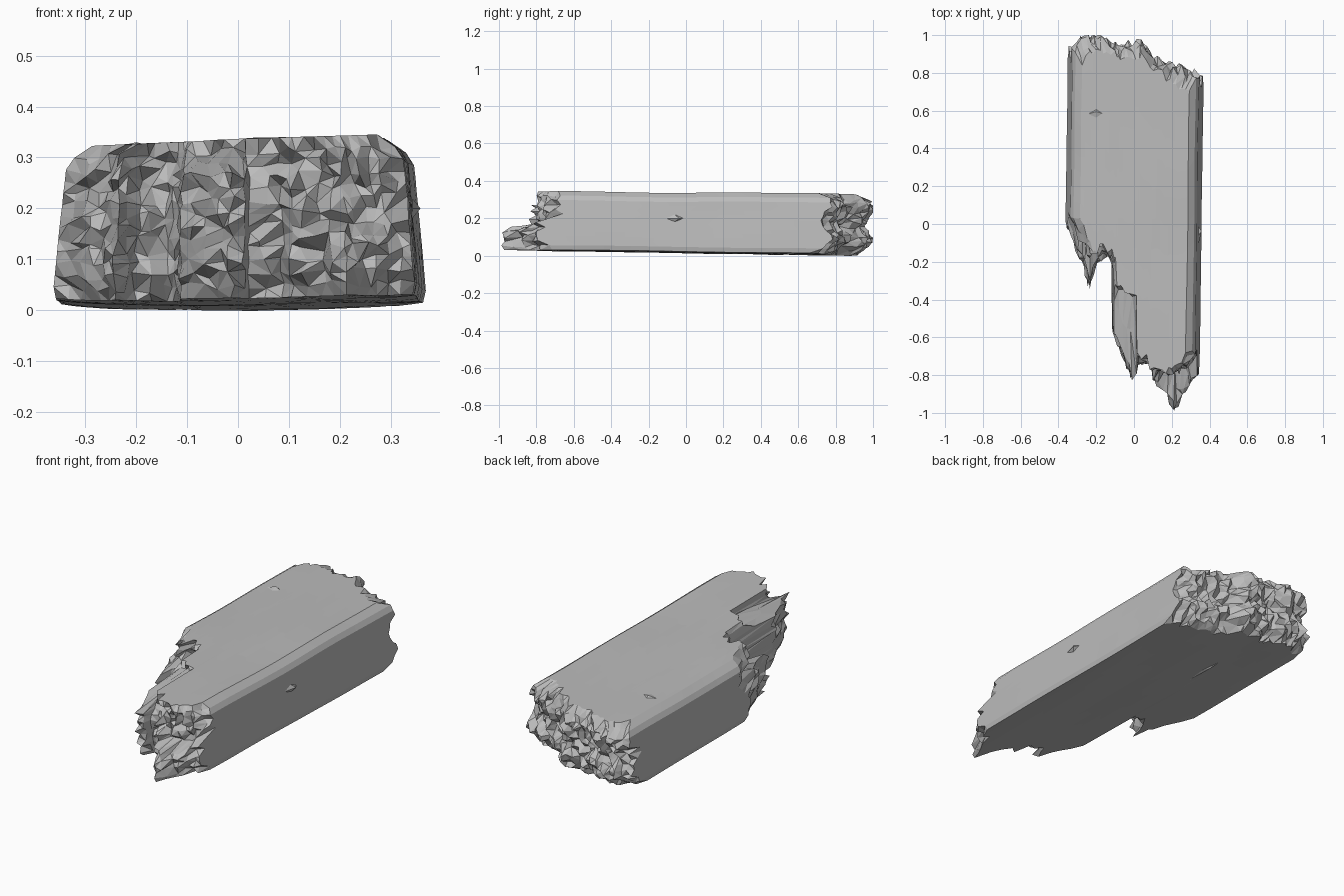
import bpy
import bmesh
import random
from mathutils import Vector, noise

cube = bpy.data.objects.get("Cube")
if cube:
    bpy.data.objects.remove(cube)
rng = random.Random(4)

wood = bpy.data.materials.new("plain grey")
wood.use_nodes = True
GREY = (0.5, 0.5, 0.5, 1)
wood.diffuse_color = GREY
wood.node_tree.nodes["Principled BSDF"].inputs["Base Color"].default_value = GREY

# Broken front edge: x, y of the upper layer, y of the lower layer, height share of the lower layer
FRONT = [
    (-.36, .05, 0, .5), (-.31, -.06, -.12, .6), (-.27, -.12, -.2, .6),
    (-.24, -.16, -.32, .6), (-.2, -.1, -.2, .6), (-.14, -.15, -.17, .6),
    (-.115, -.2, -.2, .7), (-.105, -.31, -.56, .8), (-.05, -.34, -.68, .8),
    (0, -.36, -.8, .8), (.025, -.37, -.77, .8), (.035, -.7, -.73, .8),
    (.1, -.71, -.72, .8), (.12, -.75, -.82, .7), (.18, -.77, -.86, .4),
    (.23, -.78, -1, .35), (.27, -.77, -.9, .35), (.31, -.74, -.84, .4),
    (.36, -.68, -.78, .5),
]
# Broken back edge: x, y
BACK = [(-.36, .92), (-.3, .98), (-.2, 1), (-.12, .95), (.03, .97),
        (.1, .88), (.2, .85), (.36, .78)]
# Share of the height, pull-back of the back break
BACK_DEPTH = [(0, .09), (.25, 0), (.5, .06), (.75, 0), (.9, .02), (1, .07)]
# Half width against height share, for the tapered sides and bevelled top corners
WIDTH = [(0, .355), (.06, .36), (.85, .335), (.93, .318), (1, .285)]


def interpolate(table, x, column=1):
    for a, b in zip(table, table[1:]):
        if x <= b[0]:
            t = max(0, (x - a[0]) / (b[0] - a[0]))
            return a[column] + t * (b[column] - a[column])
    return table[-1][column]


def section_point(x, v, y):
    """Point of the tapered, slightly leaning beam at x, height share v and depth y."""
    u = x / .36
    bottom = .015 - .015 * y + .008 * abs(u) ** 6
    top = .331 - .006 * y + .008 * u
    p = Vector((u * interpolate(WIDTH, v) + .014 * y - .002, y, bottom + v * (top - bottom)))
    wave = noise.noise_vector(Vector((p.x * 4, y * 2.5, p.z * 4))) * .005
    return p + Vector((wave.x, 0, wave.z))


# Columns across the beam, with one between each wide pair of break points
columns = []
for a, b in zip(FRONT, FRONT[1:]):
    columns.append(a[0])
    if b[0] - a[0] > .025:
        columns.append((a[0] + b[0]) / 2)
columns.append(FRONT[-1][0])
ROWS = 13
rows = [j / ROWS for j in range(ROWS + 1)]
NX = len(columns) - 1


def front_y(x, v):
    upper, lower, split = (interpolate(FRONT, x, k) for k in (1, 2, 3))
    blend = min(1, max(0, (v - split) / .09))
    low_pull = .05 * max(0, 1 - v / .2)
    return lower + low_pull + blend * (upper - lower)


def back_y(x, v):
    return interpolate(BACK, x) - interpolate(BACK_DEPTH, v)


def on_rim(i, j):
    return i in (0, NX) or j in (0, ROWS)


def break_cap(bm, end_y, roughness):
    """Splintered end face as a jittered grid."""
    grid = {}
    for i, x in enumerate(columns):
        for j, v in enumerate(rows):
            y = end_y(x, v) + rng.uniform(-roughness, roughness)
            y = max(-1, min(1, y))
            p = section_point(x, v, y)
            if not on_rim(i, j):
                gap = min(x - columns[i - 1], columns[i + 1] - x)
                p.x += rng.uniform(-.4, .4) * gap
                p.z += rng.uniform(-.009, .009)
            grid[i, j] = bm.verts.new(p)
    faces = [bm.faces.new((grid[i, j], grid[i + 1, j], grid[i + 1, j + 1], grid[i, j + 1]))
             for i in range(NX) for j in range(ROWS)]
    bmesh.ops.triangulate(bm, faces=faces)
    return grid


def finish(bm, name):
    bmesh.ops.recalc_face_normals(bm, faces=bm.faces)
    mesh = bpy.data.meshes.new(name)
    bm.to_mesh(mesh)
    bm.free()
    mesh.materials.append(wood)
    obj = bpy.data.objects.new(name, mesh)
    bpy.context.collection.objects.link(obj)


# Beam: two broken ends joined by long faces
bm = bmesh.new()
front = break_cap(bm, front_y, .028)
back = break_cap(bm, back_y, .03)
rim = ([(i, 0) for i in range(NX)] + [(NX, j) for j in range(ROWS)]
       + [(i, ROWS) for i in range(NX, 0, -1)] + [(0, j) for j in range(ROWS, 0, -1)])
STEPS = 10
rings = [[front[k] for k in rim]]
for s in range(1, STEPS):
    ring = []
    for i, j in rim:
        y = front[i, j].co.y + (back[i, j].co.y - front[i, j].co.y) * s / STEPS
        ring.append(bm.verts.new(section_point(columns[i], rows[j], y)))
    rings.append(ring)
rings.append([back[k] for k in rim])
for a, b in zip(rings, rings[1:]):
    for k in range(len(rim)):
        n = (k + 1) % len(rim)
        bm.faces.new((a[k], a[n], b[n], b[k]))
finish(bm, "broken_beam")


def splinter(name, centre, length, across, out):
    """Thin raised sliver lying along the grain."""
    c, side, lift = Vector(centre), Vector(across), Vector(out)
    along = Vector((0, length / 2, 0))
    sliver = bmesh.new()
    base = [sliver.verts.new(c + d - lift) for d in (-along, side, along, -side)]
    tip = sliver.verts.new(c + along * .5 + lift)
    sliver.faces.new(base)
    for k in range(4):
        sliver.faces.new((base[k], base[(k + 1) % 4], tip))
    finish(sliver, name)


# Loose slivers on the long faces
splinter("top_splinter", (-.2, .58, .324), .06, (.05, 0, 0), (0, 0, .006))
splinter("left_splinter", (.35, -.06, .2), .09, (0, 0, .02), (.008, 0, 0))
splinter("bottom_splinter", (-.08, .4, .008), .4, (.015, 0, 0), (0, 0, -.005))
